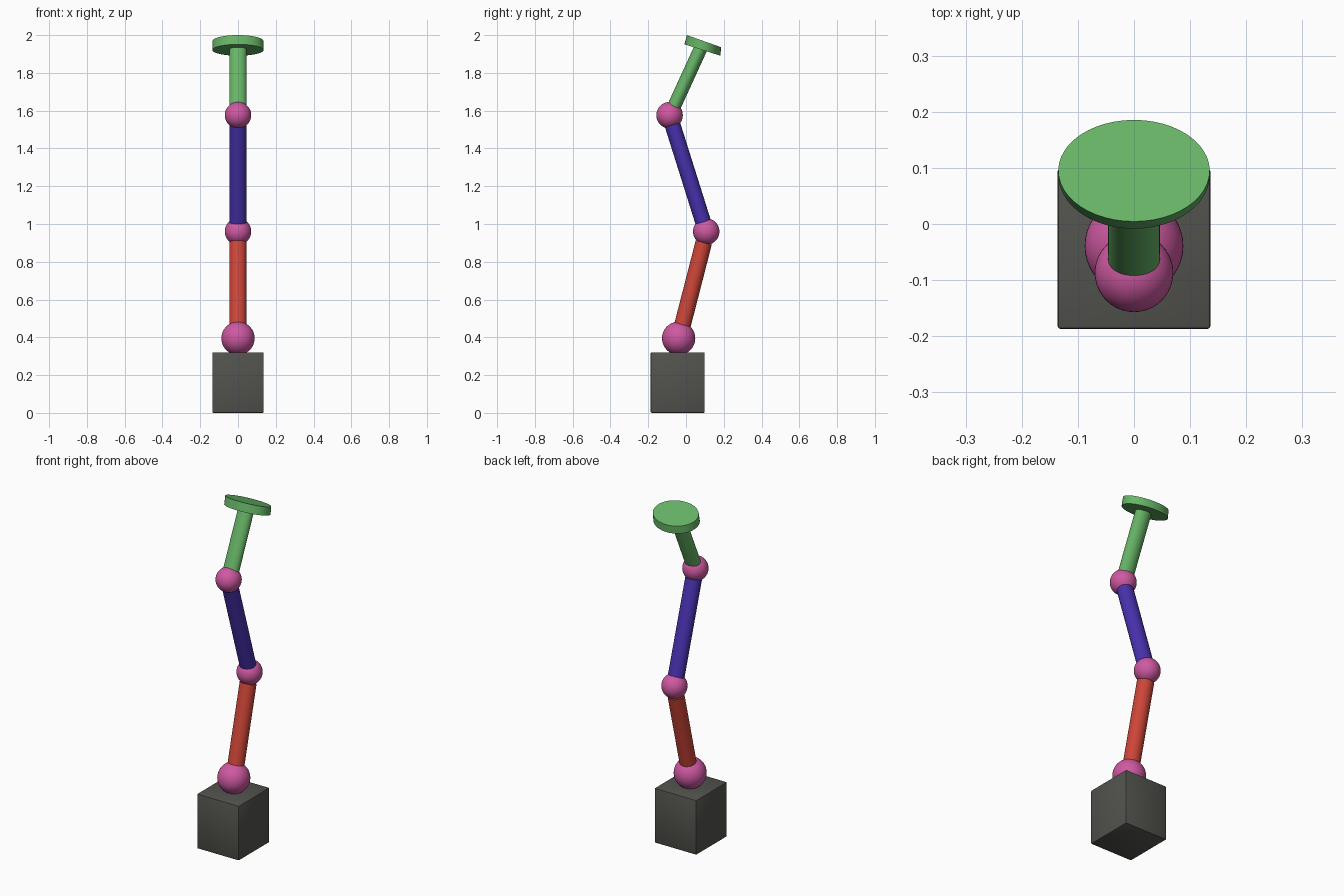
import bpy, bmesh, math
from mathutils import Vector, Matrix

if "Cube" in bpy.data.objects:
    bpy.data.objects.remove(bpy.data.objects["Cube"])

def mat(name, rgb):
    m = bpy.data.materials.new(name)
    m.diffuse_color = (*rgb, 1)
    m.use_nodes = True
    m.node_tree.nodes["Principled BSDF"].inputs["Base Color"].default_value = m.diffuse_color
    return m

GREY = mat("dark grey", (0.085, 0.085, 0.075))
PINK = mat("pink", (0.62, 0.10, 0.36))
RED = mat("red", (0.62, 0.06, 0.04))
BLUE = mat("blue", (0.065, 0.03, 0.42))
GREEN = mat("green", (0.135, 0.46, 0.135))

def finish(bm, name, material):
    bmesh.ops.recalc_face_normals(bm, faces=bm.faces)
    me = bpy.data.meshes.new(name)
    bm.to_mesh(me)
    bm.free()
    ob = bpy.data.objects.new(name, me)
    bpy.context.collection.objects.link(ob)
    me.materials.append(material)
    bpy.context.view_layer.objects.active = ob
    ob.select_set(True)
    bpy.ops.object.shade_smooth_by_angle(angle=math.radians(35))
    ob.select_set(False)
    return ob

def ball(name, y, z, r):
    bm = bmesh.new()
    bmesh.ops.create_uvsphere(bm, u_segments=40, v_segments=24, radius=r)
    bmesh.ops.translate(bm, verts=bm.verts, vec=(0, y, z))
    return finish(bm, name, PINK)

def tube(name, material, rings, n=48):
    """Each ring: centre (y, z), half width in x, half width in the side plane, tilt."""
    bm = bmesh.new()
    loops = []
    for y, z, rx, rv, tilt in rings:
        v = Vector((0, math.cos(tilt), -math.sin(tilt))) * rv
        loops.append([bm.verts.new(Vector((math.cos(a) * rx, y, z)) + v * math.sin(a))
                      for a in (2 * math.pi * i / n for i in range(n))])
    for lo, hi in zip(loops, loops[1:]):
        for i in range(n):
            j = (i + 1) % n
            bm.faces.new((lo[i], lo[j], hi[j], hi[i]))
    bm.faces.new(loops[0])
    bm.faces.new(loops[-1])
    return finish(bm, name, material)

# base block with slightly softened edges
bm = bmesh.new()
bmesh.ops.create_cube(bm, size=1, matrix=Matrix.Translation((0, -0.044, 0.16))
                      @ Matrix.Diagonal((0.272, 0.286, 0.32, 1)))
bmesh.ops.bevel(bm, geom=bm.edges[:], offset=0.005, segments=2, profile=0.5, affect='EDGES')
finish(bm, "base_block", GREY)

# ball joints
ball("base_joint", -0.039, 0.395, 0.088)
ball("middle_joint", 0.107, 0.96, 0.07)
ball("upper_joint", -0.087, 1.576, 0.07)

# arm segments
t = math.radians(14.5)
tube("lower_arm", RED, [(-0.030, 0.42, 0.046, 0.044, t), (0.094, 0.902, 0.046, 0.044, t)])
t = math.radians(-17.5)
tube("middle_arm", BLUE, [(0.097, 0.99, 0.046, 0.042, t), (-0.071, 1.524, 0.046, 0.042, t)])
t = math.radians(20.3)
tube("upper_arm", GREEN, [(-0.078, 1.59, 0.046, 0.036, t), (0.080, 1.935, 0.046, 0.036, t)])

# tilted oval end plate
tube("end_plate", GREEN, [(0.087, 1.921, 0.135, 0.100, math.radians(17.5)),
                          (0.095, 1.968, 0.135, 0.096, math.radians(19.5))])
